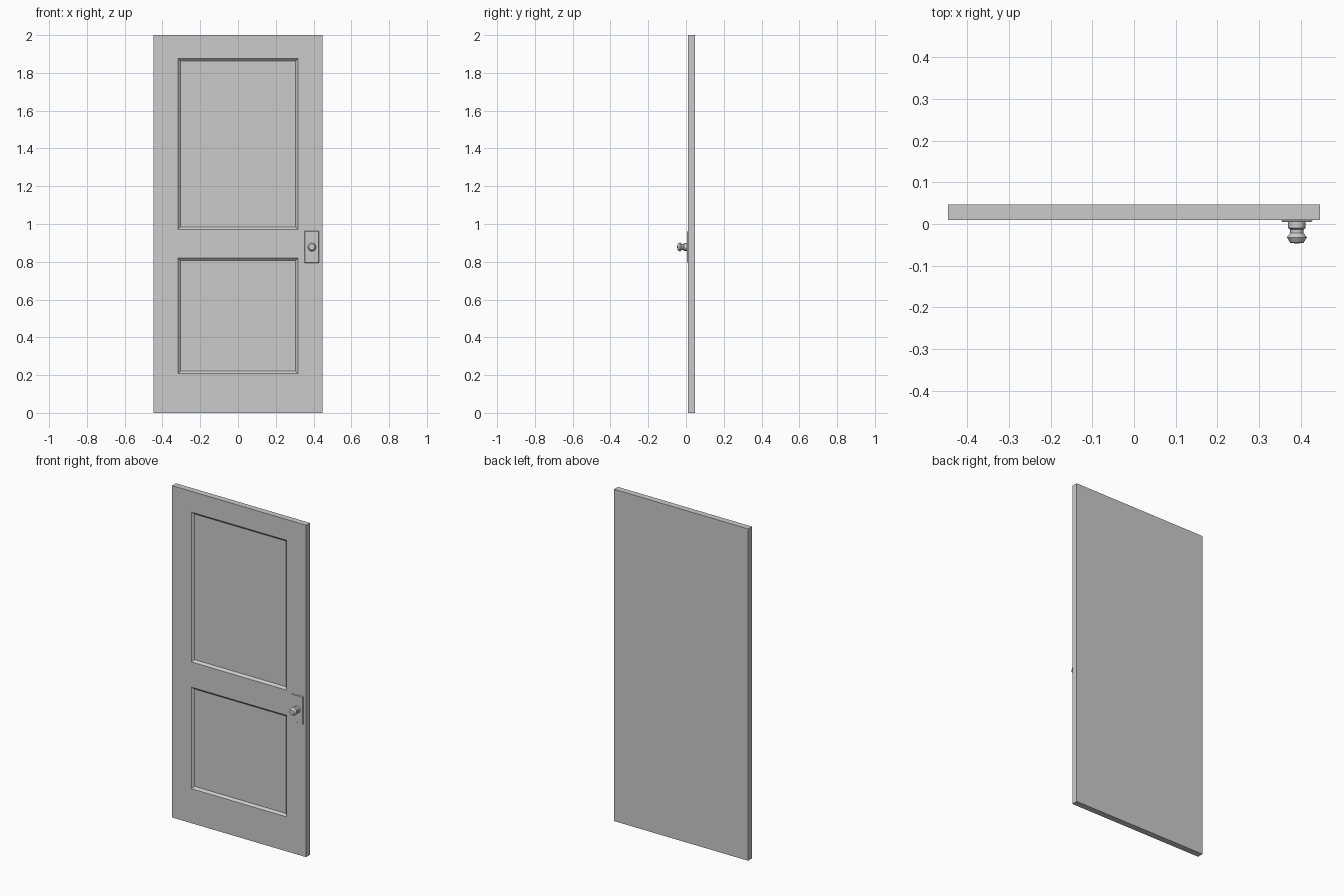
import bpy, bmesh, math
from mathutils import Vector

if "Cube" in bpy.data.objects:
    bpy.data.objects.remove(bpy.data.objects["Cube"])


def finish(bm, name, angle=None):
    bmesh.ops.recalc_face_normals(bm, faces=bm.faces[:])
    mesh = bpy.data.meshes.new(name)
    bm.to_mesh(mesh)
    bm.free()
    obj = bpy.data.objects.new(name, mesh)
    bpy.context.collection.objects.link(obj)
    if angle:
        bpy.context.view_layer.objects.active = obj
        obj.select_set(True)
        bpy.ops.object.shade_smooth_by_angle(angle=math.radians(angle))
        obj.select_set(False)
    return obj


FRONT, BACK = 0.010, 0.047
KNOB_X, KNOB_Z = 0.391, 0.878

# Door leaf: grid of stiles and rails, thickened, with two panels sunk into the front
xs = [-0.447, -0.318, 0.318, 0.447]
zs = [0.0, 0.208, 0.82, 0.972, 1.875, 2.0]
bm = bmesh.new()
rows = [[bm.verts.new((x, FRONT, z)) for x in xs] for z in zs]
cells = {}
for j in range(len(zs) - 1):
    for i in range(len(xs) - 1):
        cells[i, j] = bm.faces.new((rows[j][i], rows[j][i + 1],
                                    rows[j + 1][i + 1], rows[j + 1][i]))
panels = [cells[1, 1], cells[1, 3]]
res = bmesh.ops.extrude_face_region(bm, geom=bm.faces[:], use_keep_orig=True)
back = [g for g in res["geom"] if isinstance(g, bmesh.types.BMVert)]
bmesh.ops.translate(bm, verts=back, vec=(0, BACK - FRONT, 0))
bmesh.ops.recalc_face_normals(bm, faces=bm.faces[:])
bmesh.ops.inset_individual(bm, faces=panels, thickness=0.018, depth=-0.012)
bmesh.ops.dissolve_limit(bm, angle_limit=0.01, verts=bm.verts[:], edges=bm.edges[:])
finish(bm, "door_leaf")

# Lock plate with a chamfered front
bm = bmesh.new()
bmesh.ops.create_cube(bm, size=1)
for v in bm.verts:
    inset = 0.003 if v.co.y < 0 else 0
    v.co = (KNOB_X + math.copysign(0.038 - inset, v.co.x),
            0.005 if v.co.y < 0 else FRONT,
            KNOB_Z + math.copysign(0.084 - inset, v.co.z))
finish(bm, "lock_plate")

# Door knob: turned profile (radius, y) spun around the y axis
profile = [(0, 0.006), (0.021, 0.006), (0.021, -0.010), (0.016, -0.013),
           (0.016, -0.022), (0.024, -0.032), (0.016, -0.045), (0, -0.047)]
bm = bmesh.new()
verts = [bm.verts.new((KNOB_X + r, y, KNOB_Z)) for r, y in profile]
edges = [bm.edges.new(pair) for pair in zip(verts, verts[1:])]
bmesh.ops.spin(bm, geom=verts + edges, cent=Vector((KNOB_X, 0, KNOB_Z)),
               axis=(0, 1, 0), angle=math.tau, steps=12, use_duplicate=False)
bmesh.ops.remove_doubles(bm, verts=bm.verts[:], dist=1e-5)
finish(bm, "door_knob", 35)
